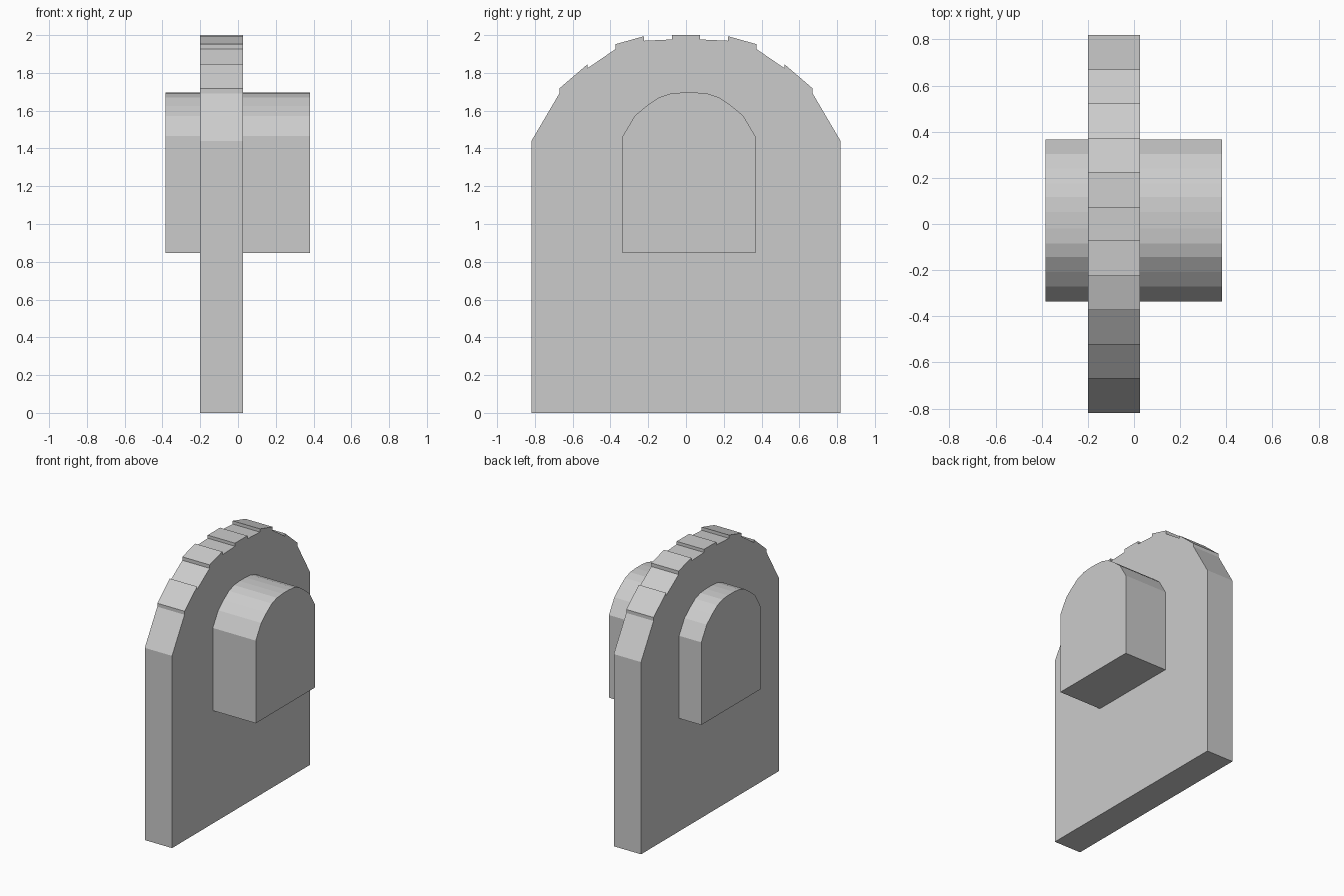
import bpy

if "Cube" in bpy.data.objects:
    bpy.data.objects.remove(bpy.data.objects["Cube"])


def extrude_profile(name, half, x0, x1, cy=0.0):
    """Mirror a half profile (y, z) about y = cy and extrude it along x."""
    outline = [(cy + y, z) for y, z in half] + [(cy - y, z) for y, z in reversed(half)]
    n = len(outline)
    verts = [(x, y, z) for x in (x0, x1) for y, z in outline]
    faces = [tuple(reversed(range(n))), tuple(range(n, 2 * n))]
    faces += [(i, (i + 1) % n, n + (i + 1) % n, n + i) for i in range(n)]
    mesh = bpy.data.meshes.new(name)
    mesh.from_pydata(verts, [], faces)
    mesh.update()
    obj = bpy.data.objects.new(name, mesh)
    bpy.context.collection.objects.link(obj)
    return obj


# Upright slab with a stepped, arched top
slab_half = [(0.818, 0), (0.818, 1.44), (0.67, 1.692), (0.67, 1.718),
             (0.521, 1.846), (0.521, 1.825), (0.373, 1.926), (0.373, 1.952),
             (0.223, 1.994), (0.223, 1.97), (0.073, 1.977), (0.073, 2.0)]
extrude_profile("stone_slab", slab_half, -0.20, 0.026)

# Arched block passing through the slab
block_half = [(0.351, 0.846), (0.351, 1.465), (0.287, 1.573), (0.225, 1.625),
              (0.16, 1.67), (0.1, 1.69), (0.035, 1.696)]
extrude_profile("arched_block", block_half, -0.384, 0.382, cy=0.016)
